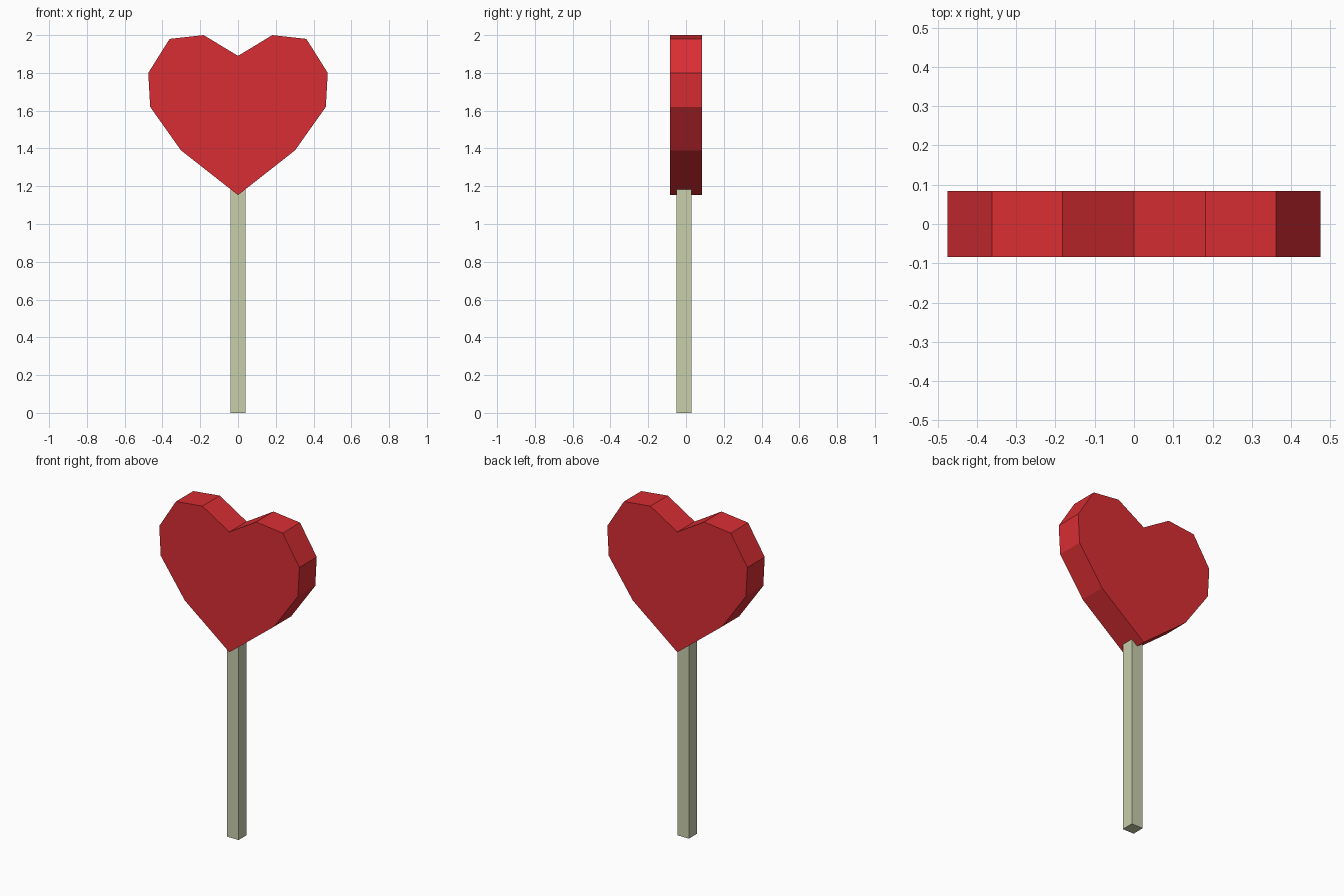
import bpy, bmesh

if "Cube" in bpy.data.objects:
    bpy.data.objects.remove(bpy.data.objects["Cube"])


def add_prism(name, outline, axis, start, end, color):
    """Extrude a flat outline along y (outline = x, z) or z (outline = x, y)."""
    def place(p, t):
        return (p[0], t, p[1]) if axis == 'Y' else (p[0], p[1], t)

    bm = bmesh.new()
    face = bm.faces.new([bm.verts.new(place(p, start)) for p in outline])
    moved = bmesh.ops.extrude_face_region(bm, geom=[face], use_keep_orig=True)
    new_verts = [g for g in moved['geom'] if isinstance(g, bmesh.types.BMVert)]
    offset = (0, end - start, 0) if axis == 'Y' else (0, 0, end - start)
    bmesh.ops.translate(bm, verts=new_verts, vec=offset)
    bmesh.ops.recalc_face_normals(bm, faces=bm.faces)
    mesh = bpy.data.meshes.new(name)
    bm.to_mesh(mesh)
    bm.free()
    mat = bpy.data.materials.new(name + "_color")
    mat.diffuse_color = (*color, 1)
    mat.use_nodes = True
    mat.node_tree.nodes["Principled BSDF"].inputs["Base Color"].default_value = mat.diffuse_color
    mesh.materials.append(mat)
    obj = bpy.data.objects.new(name, mesh)
    bpy.context.collection.objects.link(obj)
    return obj


# Heart candy: half outline from the notch to the tip, mirrored in x
half = [(0, 1.89), (0.182, 2.0), (0.362, 1.98), (0.475, 1.80),
        (0.465, 1.62), (0.302, 1.39), (0, 1.153)]
outline = half + [(-x, z) for x, z in reversed(half[1:-1])]
add_prism("heart_candy", outline, 'Y', -0.084, 0.084, (0.69, 0.027, 0.033))

# Square stick, set slightly forward and ending inside the heart
r, cy = 0.039, -0.011
square = [(-r, cy - r), (r, cy - r), (r, cy + r), (-r, cy + r)]
add_prism("stick", square, 'Z', 0.0, 1.187, (0.58, 0.62, 0.41))
